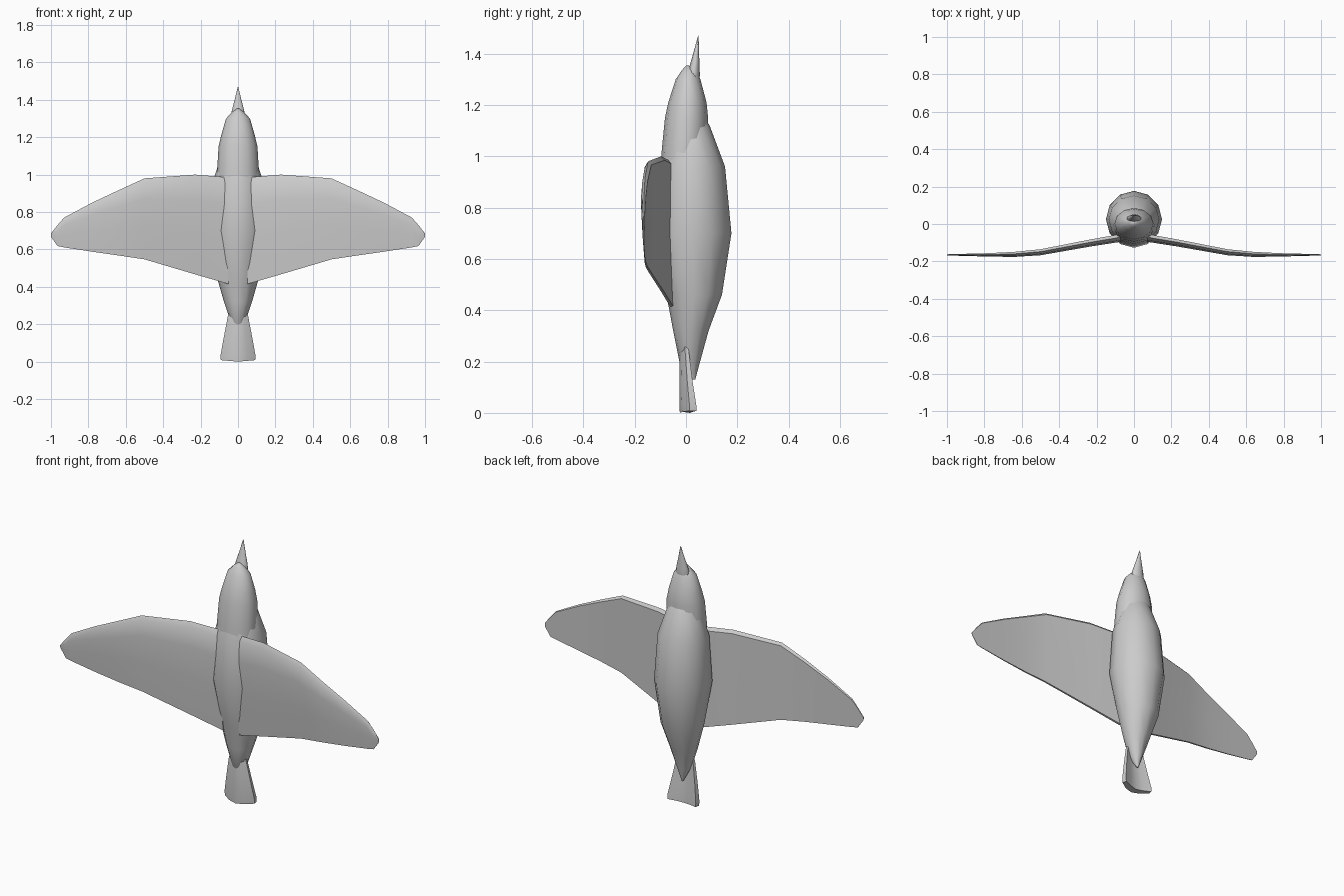
import bpy, bmesh
from math import sin, cos, pi, radians


def loft(name, rings, mirror=False, angle=50):
    """Skin a list of equal-length point rings and cap both ends."""
    bm = bmesh.new()
    loops = [[bm.verts.new(p) for p in ring] for ring in rings]
    n = len(loops[0])
    for a, b in zip(loops, loops[1:]):
        for i in range(n):
            j = (i + 1) % n
            bm.faces.new((a[i], a[j], b[j], b[i]))
    bm.faces.new(loops[0][::-1])
    bm.faces.new(loops[-1])
    bmesh.ops.remove_doubles(bm, verts=bm.verts, dist=0.0005)
    bmesh.ops.recalc_face_normals(bm, faces=bm.faces)
    mesh = bpy.data.meshes.new(name)
    bm.to_mesh(mesh)
    bm.free()
    ob = bpy.data.objects.new(name, mesh)
    bpy.context.collection.objects.link(ob)
    if mirror:
        ob.modifiers.new("Mirror", 'MIRROR')
    bpy.ops.object.select_all(action='DESELECT')
    ob.select_set(True)
    bpy.context.view_layer.objects.active = ob
    bpy.ops.object.shade_smooth_by_angle(angle=radians(angle))
    return ob


def ovals(rows, sides=12):
    """Rows of (z, front y, back y, half width) become upright oval rings."""
    return [[(rx * sin(2 * pi * i / sides),
              (f + b) / 2 + (b - f) / 2 * cos(2 * pi * i / sides), z)
             for i in range(sides)] for z, f, b, rx in rows]


# Body, pointed at the bottom and tucked into the head at the top
loft("body", ovals([
    (0.13, 0.026, 0.036, 0.004), (0.20, -0.026, 0.055, 0.035),
    (0.32, -0.050, 0.088, 0.075), (0.46, -0.076, 0.140, 0.115),
    (0.70, -0.127, 0.177, 0.150), (0.96, -0.106, 0.152, 0.135),
    (1.12, -0.060, 0.092, 0.085), (1.18, -0.030, 0.050, 0.045)]))

# Head
loft("head", ovals([
    (0.96, -0.098, 0.080, 0.112), (1.03, -0.094, 0.085, 0.111),
    (1.15, -0.082, 0.086, 0.104), (1.21, -0.069, 0.080, 0.090),
    (1.30, -0.040, 0.056, 0.064), (1.335, -0.016, 0.040, 0.030),
    (1.353, 0.000, 0.012, 0.006)]))

# Beak
loft("beak", ovals([
    (1.28, 0.012, 0.050, 0.036), (1.315, 0.004, 0.054, 0.040),
    (1.345, 0.012, 0.053, 0.034), (1.40, 0.028, 0.051, 0.019),
    (1.47, 0.047, 0.049, 0.001)], 10))

# Wings: flat underside, convex front, bent upward and tapering to the tip
airfoil = [(0, 0.4), (0.05, 0.8), (0.25, 1), (0.6, 0.75), (1, 0.3),
           (1, 0), (0.5, 0), (0.03, 0)]
stations = [  # x, leading z, trailing z, underside y, thickness
    (0.05, 0.985, 0.415, -0.050, 0.042), (0.23, 1.00, 0.467, -0.082, 0.038),
    (0.50, 0.98, 0.547, -0.135, 0.032), (0.64, 0.916, 0.568, -0.149, 0.027),
    (0.78, 0.85, 0.588, -0.156, 0.018), (0.93, 0.77, 0.611, -0.160, 0.010),
    (0.965, 0.73, 0.618, -0.161, 0.008), (1.00, 0.685, 0.668, -0.162, 0.005)]
loft("wings", [[(x, y - k * th, lead + t * (trail - lead)) for t, k in airfoil]
               for x, lead, trail, y, th in stations], True, 40)

# Tail: folded feather fan with an arched section that flares downward
section = [(-1, 0.2), (-0.5, -0.7), (0, -1), (0.5, -0.7), (1, 0.2),
           (0.95, 1), (0.45, 0.5), (0, 0.25), (-0.45, 0.5), (-0.95, 1)]
tail = [(0.30, 0.035, -0.008, 0.010), (0.24, 0.055, -0.007, 0.018),
        (0.12, 0.078, 0.000, 0.026), (0.03, 0.094, 0.007, 0.033),
        (0.008, 0.092, 0.008, 0.032)]  # z, half width, y, half depth
rings = [[(u * w, y + v * d, z) for u, v in section] for z, w, y, d in tail]
rings[-1] = [(x, y, z - 0.008 * (1 - abs(x) / 0.092)) for x, y, z in rings[-1]]
loft("tail", rings, angle=40)
